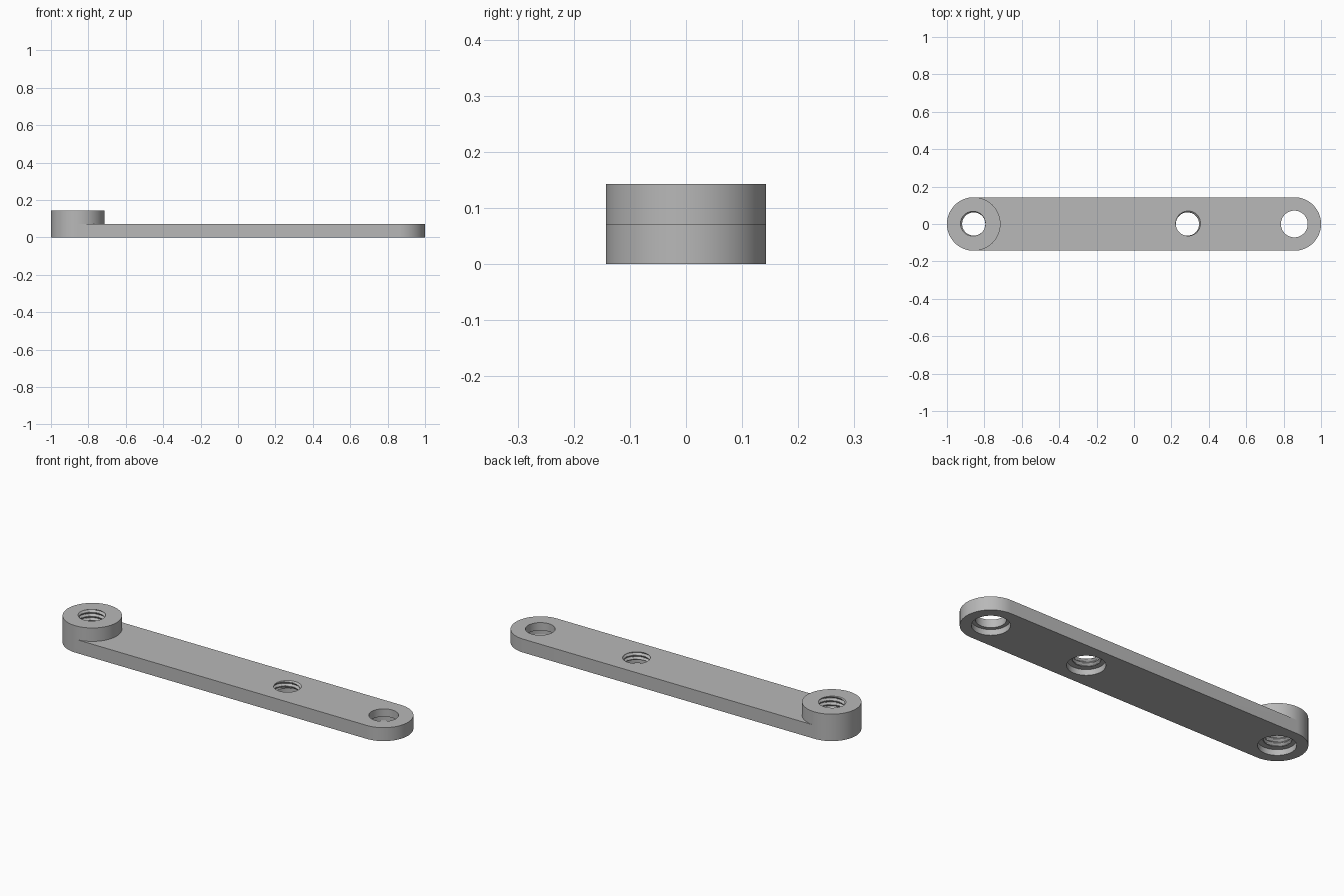
import bpy
import bmesh
from math import cos, sin, pi, tau, radians

if "Cube" in bpy.data.objects:
    bpy.data.objects.remove(bpy.data.objects["Cube"])

R = 0.143            # outer radius of the rounded ends
THICK = 0.0715       # plate thickness
BOSS_X, MID_X, END_X = -1 + R, 2 * R, 1 - R
PITCH, MINOR, MAJOR = 0.0215, 0.062, 0.0715
BORE_R, BORE_DEPTH = 0.09, 0.03

steel = bpy.data.materials.new("plain grey")
steel.use_nodes = True
grey = (0.48, 0.48, 0.48, 1)
steel.diffuse_color = grey
steel.node_tree.nodes["Principled BSDF"].inputs["Base Color"].default_value = grey


def make_object(name, bm):
    bmesh.ops.recalc_face_normals(bm, faces=bm.faces)
    mesh = bpy.data.meshes.new(name)
    bm.to_mesh(mesh)
    bm.free()
    mesh.materials.append(steel)
    obj = bpy.data.objects.new(name, mesh)
    bpy.context.collection.objects.link(obj)
    return obj


def prism(name, outline, z0, z1):
    bm = bmesh.new()
    face = bm.faces.new([bm.verts.new((x, y, z0)) for x, y in outline])
    top = bmesh.ops.extrude_face_region(bm, geom=[face])["geom"]
    moved = [v for v in top if isinstance(v, bmesh.types.BMVert)]
    bmesh.ops.translate(bm, verts=moved, vec=(0, 0, z1 - z0))
    return make_object(name, bm)


def arc(cx, r, start, sweep, steps):
    return [(cx + r * cos(start + sweep * i / steps),
             r * sin(start + sweep * i / steps)) for i in range(steps + 1)]


def circle(cx, r, steps=96):
    return arc(cx, r, 0, tau, steps)[:-1]


def threaded_cutter(name, cx, z0, z1, phase, around=64, per_turn=8):
    """Column whose radius follows a right-handed V thread."""
    bm = bmesh.new()
    levels = round((z1 - z0) / PITCH * per_turn)
    rings = []
    for j in range(levels + 1):
        z = z0 + (z1 - z0) * j / levels
        ring = []
        for i in range(around):
            a = tau * i / around
            t = ((z - THICK) / PITCH - (a - phase) / tau) % 1
            groove = min(max(abs(t - 0.5) * 2.6 - 0.2, 0), 1)
            r = MINOR + (MAJOR - MINOR) * groove
            ring.append(bm.verts.new((cx + r * cos(a), r * sin(a), z)))
        rings.append(ring)
    for low, high in zip(rings, rings[1:]):
        for i in range(around):
            k = (i + 1) % around
            bm.faces.new((low[i], low[k], high[k], high[i]))
    bm.faces.new(rings[0])
    bm.faces.new(rings[-1])
    return make_object(name, bm)


def boolean(target, other, operation):
    mod = target.modifiers.new(other.name, 'BOOLEAN')
    mod.object = other
    mod.operation = operation
    mod.solver = 'EXACT'
    bpy.context.view_layer.objects.active = target
    bpy.ops.object.modifier_apply(modifier=mod.name)
    bpy.data.objects.remove(other)


# Long plate with rounded ends
outline = arc(END_X, R, -pi / 2, pi, 48) + arc(BOSS_X, R, pi / 2, pi, 48)
arm = prism("link_arm", outline, 0, THICK)

# Round boss standing on the right-hand end, its outline shared with the plate
boolean(arm, prism("boss", circle(BOSS_X, R), 0, 2 * THICK), 'UNION')

# Shallow counterbores in the underside
for x in (BOSS_X, MID_X, END_X):
    boolean(arm, prism("counterbore", circle(x, BORE_R), -0.02, BORE_DEPTH), 'DIFFERENCE')

# Plain hole and two threaded holes
boolean(arm, prism("plain_hole", circle(END_X, MAJOR), -0.02, 0.1), 'DIFFERENCE')
for x, top in ((MID_X, 0.09), (BOSS_X, 0.16)):
    boolean(arm, threaded_cutter("thread", x, 0.011, top, radians(45)), 'DIFFERENCE')

# Smooth round walls, crisp rims
bpy.ops.object.select_all(action='DESELECT')
arm.select_set(True)
bpy.context.view_layer.objects.active = arm
bpy.ops.object.shade_smooth_by_angle(angle=radians(25))
